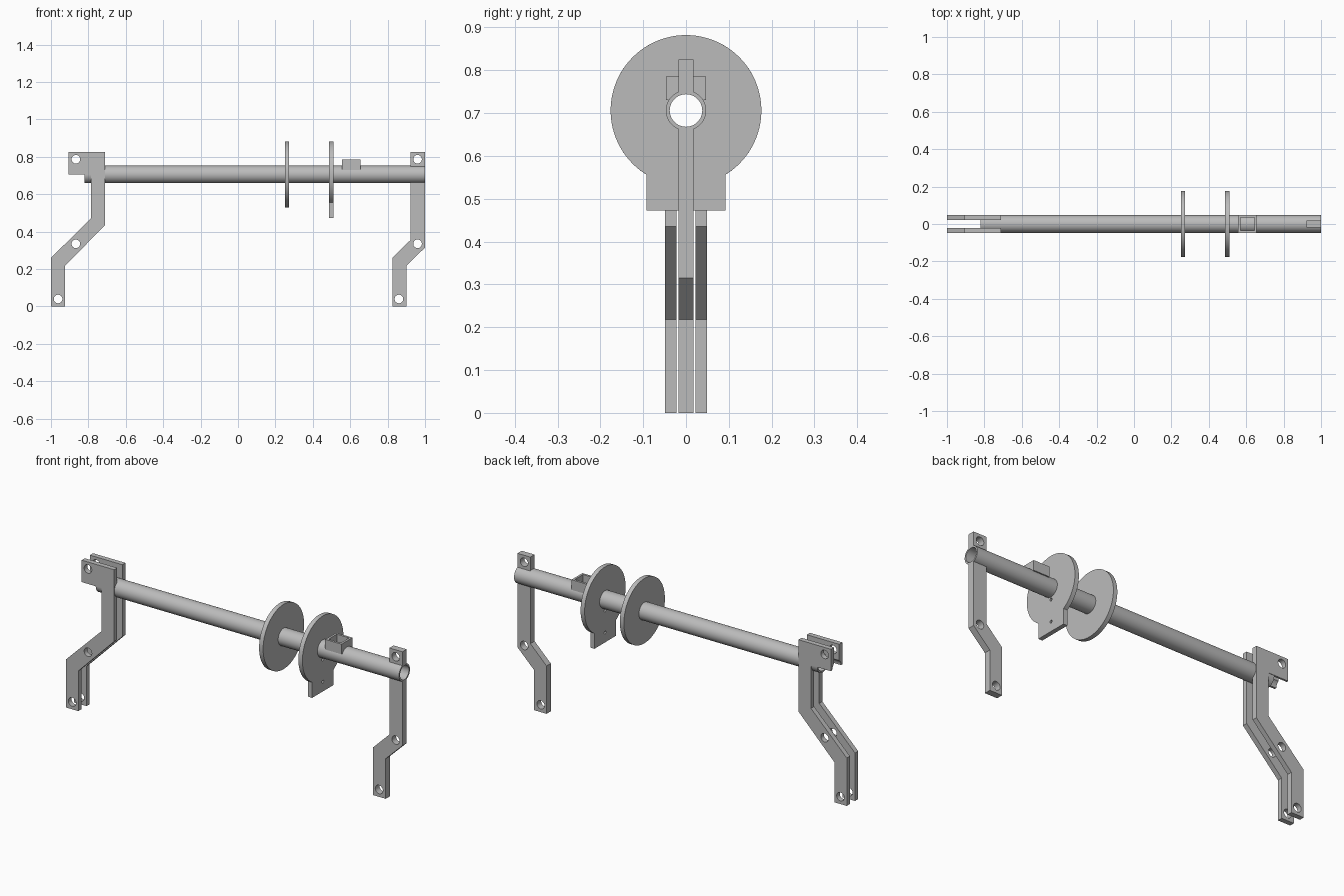
import bpy, bmesh, math
from mathutils import Matrix

if "Cube" in bpy.data.objects:
    bpy.data.objects.remove(bpy.data.objects["Cube"], do_unlink=True)

AXIS_Z = 0.706      # height of the tube axis
TUBE_R = 0.047
BORE_R = 0.038
DISC_R = 0.176

grey = bpy.data.materials.new("plain grey")
grey.use_nodes = True
grey.diffuse_color = (0.5, 0.5, 0.5, 1)
grey.node_tree.nodes["Principled BSDF"].inputs["Base Color"].default_value = (0.5, 0.5, 0.5, 1)


def make_object(name, bm):
    bmesh.ops.recalc_face_normals(bm, faces=bm.faces)
    mesh = bpy.data.meshes.new(name)
    bm.to_mesh(mesh)
    bm.free()
    mesh.materials.append(grey)
    obj = bpy.data.objects.new(name, mesh)
    bpy.context.collection.objects.link(obj)
    return obj


def prism(name, outline, axis, lo, hi):
    """Extrude an outline along x (points are y, z) or y (points are x, z)."""
    bm = bmesh.new()
    place = (lambda a, b: (lo, a, b)) if axis == "x" else (lambda a, b: (a, lo, b))
    face = bm.faces.new([bm.verts.new(place(a, b)) for a, b in outline])
    moved = bmesh.ops.extrude_face_region(bm, geom=[face])["geom"]
    shift = (hi - lo, 0, 0) if axis == "x" else (0, hi - lo, 0)
    bmesh.ops.translate(bm, vec=shift, verts=[v for v in moved if isinstance(v, bmesh.types.BMVert)])
    return make_object(name, bm)


def arc(radius, z, start=0.0, end=math.tau, steps=64, closed=True):
    count = steps if closed else steps + 1
    angles = [start + (end - start) * i / steps for i in range(count)]
    return [(radius * math.cos(a), z + radius * math.sin(a)) for a in angles]


def cut(obj, cutter):
    cutter.hide_render = True
    mod = obj.modifiers.new("cut", "BOOLEAN")
    mod.operation = "DIFFERENCE"
    mod.solver = "EXACT"
    mod.object = cutter
    bpy.context.view_layer.objects.active = obj
    bpy.ops.object.modifier_apply(modifier=mod.name)
    bpy.data.objects.remove(cutter, do_unlink=True)


def cut_bore(obj, radius=BORE_R):
    cut(obj, prism("bore_cutter", arc(radius, AXIS_Z), "x", -1.2, 1.2))


def cut_pin_holes(obj, centres, radius=0.023):
    for x, z in centres:
        hole = [(x + a, b) for a, b in arc(radius, z, steps=32)]
        cut(obj, prism("pin_cutter", hole, "y", -0.2, 0.2))


parts = []

# Long hollow tube
tube = prism("cross_tube", arc(TUBE_R, AXIS_Z), "x", -0.822, 1.0)
cut_bore(tube)
parts.append(tube)

# Pair of cranked plates at the right end
plate_outline = [(-0.905, 0.825), (-0.71, 0.825), (-0.71, 0.435), (-0.925, 0.218),
                 (-0.925, 0), (-1, 0), (-1, 0.26), (-0.785, 0.472),
                 (-0.785, AXIS_Z), (-0.905, AXIS_Z)]
for name, lo, hi in (("front_fork_plate", -0.049, -0.022), ("back_fork_plate", 0.022, 0.049)):
    plate = prism(name, plate_outline, "y", lo, hi)
    cut_bore(plate)
    cut_pin_holes(plate, [(-0.867, 0.787), (-0.867, 0.335), (-0.962, 0.04)])
    parts.append(plate)

# Single cranked arm at the left end
arm = prism("single_arm", [(0.922, 0.825), (1, 0.825), (1, 0.315), (0.9, 0.218), (0.9, 0),
                           (0.825, 0), (0.825, 0.26), (0.922, 0.355)], "y", -0.018, 0.018)
cut_bore(arm, BORE_R + 0.003)
cut_pin_holes(arm, [(0.96, 0.787), (0.96, 0.335), (0.86, 0.04)])
parts.append(arm)

# Plain round flange
flange = prism("round_flange", arc(DISC_R, AXIS_Z, steps=96), "x", 0.25, 0.274)
cut_bore(flange, BORE_R + 0.003)
parts.append(flange)

# Flange with a square tab and two small holes
TAB = 0.092
spread = math.asin(TAB / DISC_R)
down = -math.pi / 2
outline = arc(DISC_R, AXIS_Z, down + spread, down + math.tau - spread, 80, False)
outline += [(-TAB, 0.472), (TAB, 0.472)]
tabbed = prism("tabbed_flange", outline, "x", 0.486, 0.51)
cut_bore(tabbed, BORE_R + 0.003)
for z in (0.525, 0.645):
    cut(tabbed, prism("small_cutter", arc(0.008, z, steps=20), "x", 0.4, 0.6))
parts.append(tabbed)

# Open-topped socket sitting on the tube
socket = prism("square_socket", [(-0.047, 0.73), (0.047, 0.73), (0.047, 0.785), (-0.047, 0.785)],
               "x", 0.557, 0.655)
cut(socket, prism("socket_cutter", [(-0.035, 0.6), (0.035, 0.6), (0.035, 0.9), (-0.035, 0.9)],
                  "x", 0.569, 0.643))
cut_bore(socket, BORE_R + 0.003)
parts.append(socket)

# Smooth the round surfaces, keep the edges sharp
bpy.ops.object.select_all(action="DESELECT")
for obj in parts:
    obj.select_set(True)
bpy.context.view_layer.objects.active = tube
bpy.ops.object.shade_smooth_by_angle(angle=math.radians(30))
